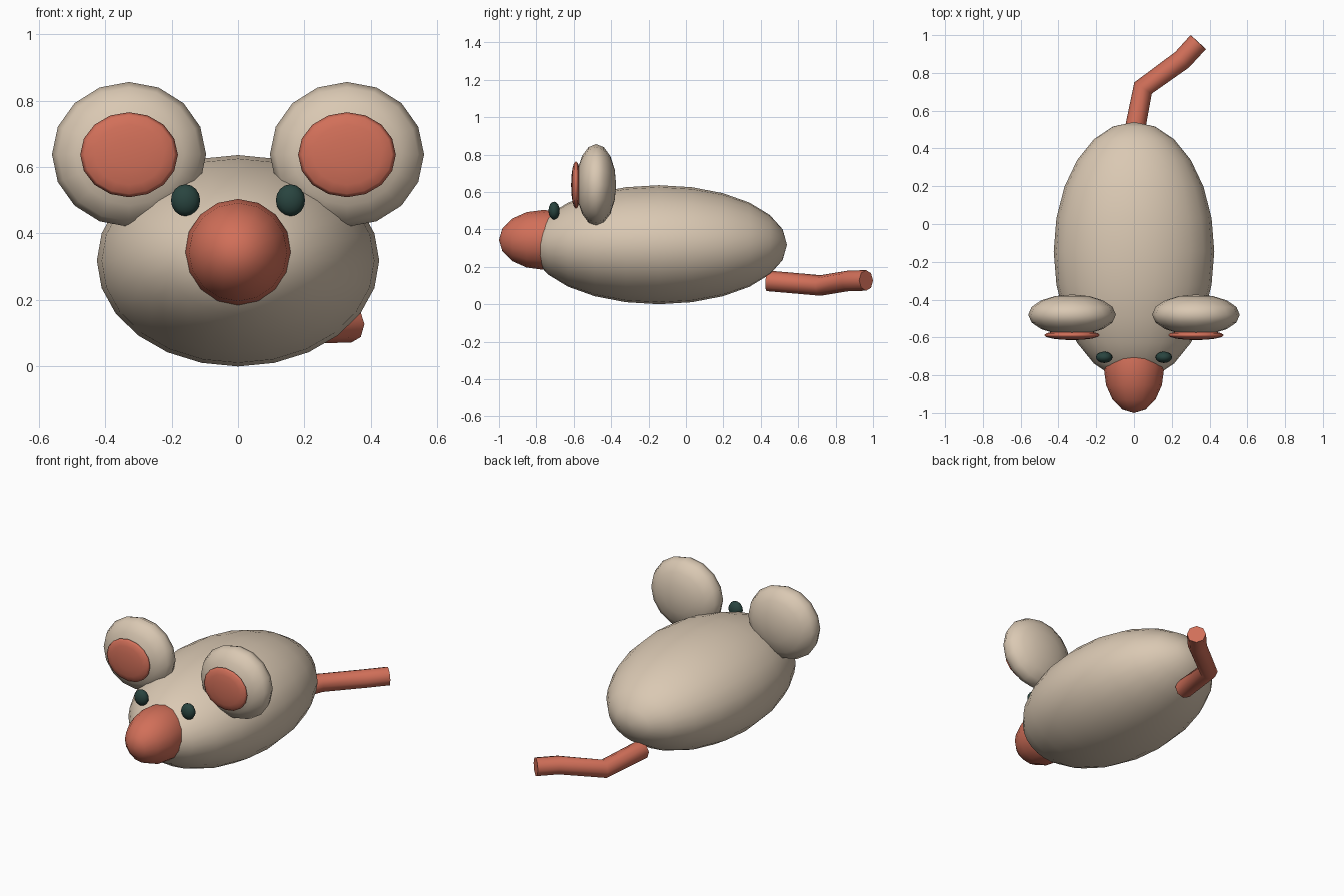
import bpy
import math

if "Cube" in bpy.data.objects:
    bpy.data.objects.remove(bpy.data.objects["Cube"])


def material(name, rgb):
    m = bpy.data.materials.new(name)
    m.diffuse_color = (*rgb, 1.0)
    m.use_nodes = True
    m.node_tree.nodes["Principled BSDF"].inputs["Base Color"].default_value = m.diffuse_color
    return m


BEIGE = material("beige fur", (0.70, 0.58, 0.45))
RED = material("coral skin", (0.64, 0.16, 0.10))
DARK = material("dark green eye", (0.022, 0.058, 0.050))


def ellipsoid(name, centre, radii, mat, segments=16):
    """Smooth ellipsoid with its poles along y."""
    bpy.ops.mesh.primitive_uv_sphere_add(
        segments=segments, ring_count=segments // 2, radius=1,
        rotation=(math.pi / 2, 0, 0))
    ob = bpy.context.object
    bpy.ops.object.transform_apply(location=False, rotation=True, scale=False)
    ob.name = name
    ob.location = centre
    ob.scale = radii
    ob.data.materials.append(mat)
    bpy.ops.object.transform_apply(location=True, rotation=False, scale=True)
    bpy.ops.object.shade_smooth()
    return ob


# Body and nose
ellipsoid("body", (0, -0.145, 0.318), (0.425, 0.685, 0.318), BEIGE, 24)
ellipsoid("nose", (0, -0.76, 0.344), (0.16, 0.24, 0.16), RED)

# Ears, inner ears and eyes, one per side
for side, s in (("left", -1), ("right", 1)):
    ellipsoid(f"ear_{side}", (s * 0.328, -0.48, 0.638), (0.232, 0.107, 0.218), BEIGE)
    ellipsoid(f"inner_ear_{side}", (s * 0.328, -0.588, 0.637), (0.147, 0.026, 0.128), RED)
    ellipsoid(f"eye_{side}", (s * 0.158, -0.705, 0.50), (0.044, 0.03, 0.048), DARK)

# Tail: bent tube with eight sides
path = [(-0.008, 0.435, 0.125), (0.048, 0.72, 0.10), (0.255, 0.87, 0.125), (0.34, 0.963, 0.127)]
curve = bpy.data.curves.new("tail", "CURVE")
curve.dimensions = "3D"
curve.bevel_depth = 0.055
curve.bevel_resolution = 2
curve.use_fill_caps = True
spline = curve.splines.new("POLY")
spline.points.add(len(path) - 1)
for p, co in zip(spline.points, path):
    p.co = (*co, 1)
tail = bpy.data.objects.new("tail", curve)
bpy.context.collection.objects.link(tail)
bpy.ops.object.select_all(action="DESELECT")
tail.select_set(True)
bpy.context.view_layer.objects.active = tail
bpy.ops.object.convert(target="MESH")
tail = bpy.context.object
tail.data.materials.clear()
tail.data.materials.append(RED)
bpy.ops.object.shade_smooth_by_angle(angle=math.radians(50))
